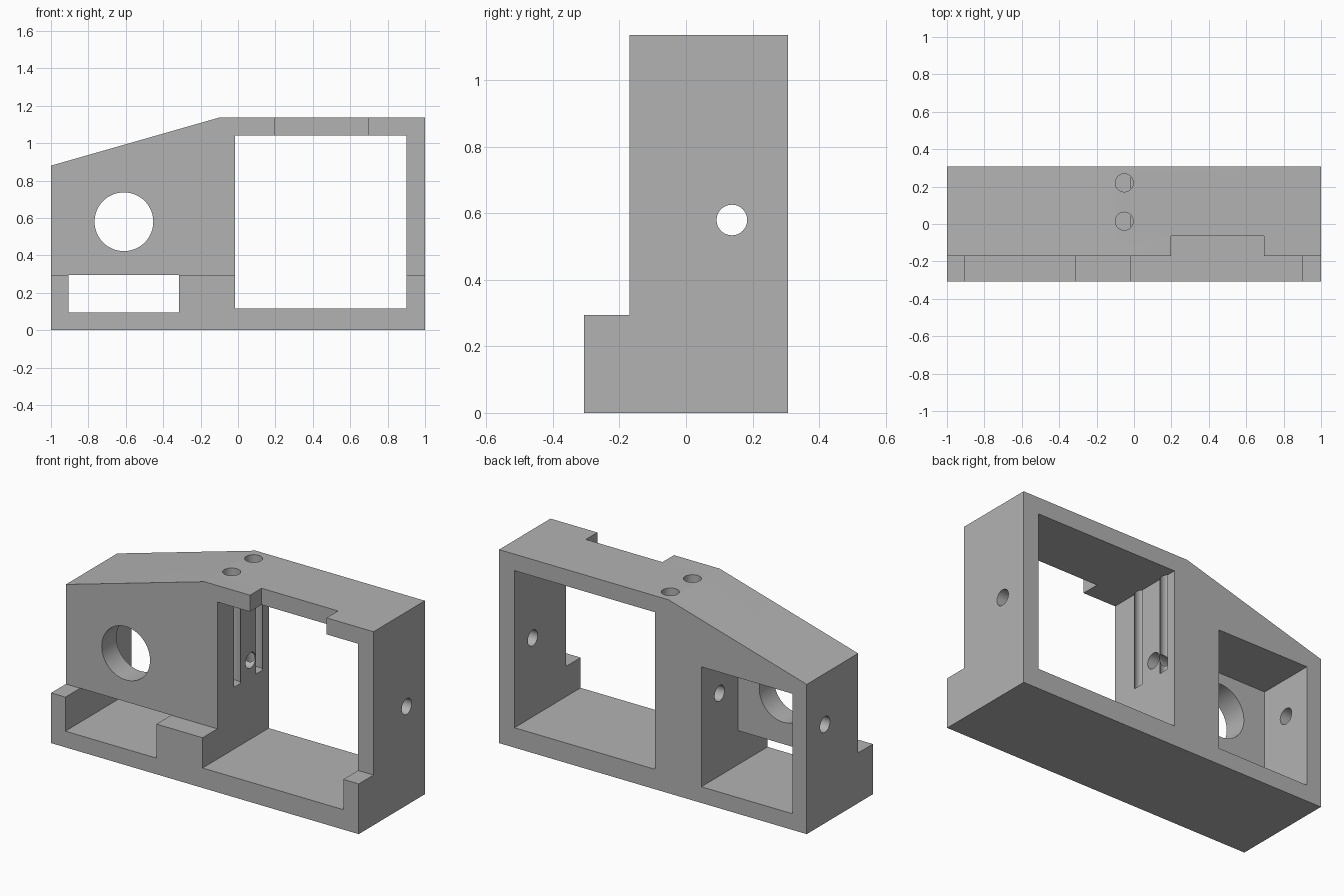
import bpy
import bmesh
from math import pi
from mathutils import Matrix, Vector

cube = bpy.data.objects.get("Cube")
if cube:
    bpy.data.objects.remove(cube, do_unlink=True)

grey = bpy.data.materials.new("plain_grey")
grey.use_nodes = True
GREY = (0.45, 0.45, 0.45, 1)
grey.diffuse_color = GREY
grey.node_tree.nodes["Principled BSDF"].inputs["Base Color"].default_value = GREY


def make_object(name, bm):
    bmesh.ops.recalc_face_normals(bm, faces=bm.faces)
    mesh = bpy.data.meshes.new(name)
    bm.to_mesh(mesh)
    bm.free()
    mesh.materials.append(grey)
    obj = bpy.data.objects.new(name, mesh)
    bpy.context.collection.objects.link(obj)
    return obj


def prism(name, outline, y0, y1):
    """Extrude an x-z outline along y."""
    bm = bmesh.new()
    face = bm.faces.new([bm.verts.new((x, y0, z)) for x, z in outline])
    out = bmesh.ops.extrude_face_region(bm, geom=[face])
    verts = [v for v in out["geom"] if isinstance(v, bmesh.types.BMVert)]
    bmesh.ops.translate(bm, verts=verts, vec=(0, y1 - y0, 0))
    return make_object(name, bm)


def block(name, x, y, z):
    outline = [(x[0], z[0]), (x[1], z[0]), (x[1], z[1]), (x[0], z[1])]
    return prism(name, outline, *y)


def rod(name, start, end, radius, sides=48):
    start, end = Vector(start), Vector(end)
    axis = end - start
    bm = bmesh.new()
    turn = axis.to_track_quat("Z", "Y").to_matrix().to_4x4()
    bmesh.ops.create_cone(bm, cap_ends=True, segments=sides, radius1=radius,
                          radius2=radius, depth=axis.length,
                          matrix=Matrix.Translation((start + end) / 2) @ turn)
    return make_object(name, bm)


# Housing with sloped shoulder
FRONT, BACK, STEP_Y, STEP_Z, TOP = -0.307, 0.307, -0.17, 0.295, 1.137
housing = prism("housing", [(-1, 0), (1, 0), (1, TOP), (-0.1, TOP), (-1, 0.88)],
                FRONT, BACK)

POCKET_X = (-0.907, -0.315)
cutters = [
    # Front ledge
    block("ledge_cut", (-1.2, 1.2), (-0.6, STEP_Y), (STEP_Z, 1.4)),
    # Large window
    block("window_cut", (-0.015, 0.9), (-0.6, 0.6), (0.117, 1.04)),
    # Low slot running through, and the rear pocket above it
    block("slot_cut", POCKET_X, (-0.6, 0.6), (0.095, STEP_Z)),
    block("pocket_cut", POCKET_X, (-0.033, 0.6), (0.095, 0.8)),
    # Notch in the top bar
    block("notch_cut", (0.197, 0.695), (-0.6, -0.063), (1.0, 1.4)),
    # Round opening and cross bore
    rod("round_opening_cut", (-0.61, -0.4, 0.58), (-0.61, 0.1, 0.58), 0.157, 64),
    rod("cross_bore_cut", (-1.2, 0.138, 0.58), (1.2, 0.138, 0.58), 0.046),
]
# Vertical bores that break through the window wall
for y in (0.015, 0.22):
    cutters.append(rod("vertical_bore_cut", (-0.052, y, 0.48), (-0.052, y, 1.4), 0.048))

bpy.ops.object.select_all(action="DESELECT")
bpy.context.view_layer.objects.active = housing
housing.select_set(True)
for cutter in cutters:
    mod = housing.modifiers.new(cutter.name, "BOOLEAN")
    mod.operation = "DIFFERENCE"
    mod.solver = "EXACT"
    mod.object = cutter
    bpy.ops.object.modifier_apply(modifier=mod.name)
    bpy.data.objects.remove(cutter, do_unlink=True)

# Smooth bores, crisp edges
bpy.ops.object.shade_smooth_by_angle(angle=pi / 6)
